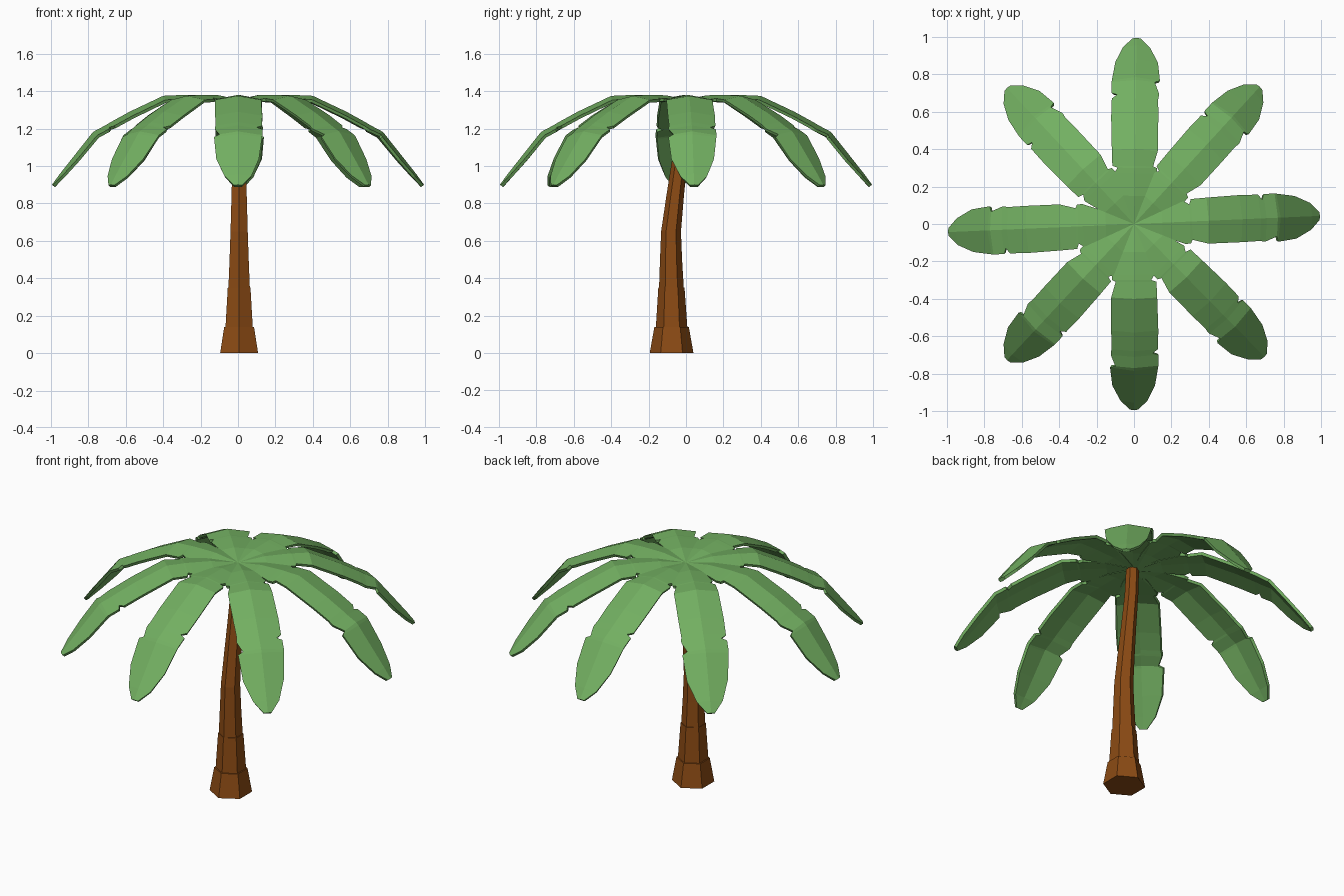
import bpy, bmesh
from math import radians, sin, cos, pi
from mathutils import Matrix

if "Cube" in bpy.data.objects:
    bpy.data.objects.remove(bpy.data.objects["Cube"])


def material(name, rgb):
    m = bpy.data.materials.new(name)
    m.diffuse_color = (*rgb, 1)
    m.use_nodes = True
    m.node_tree.nodes["Principled BSDF"].inputs["Base Color"].default_value = m.diffuse_color
    return m


def finish(bm, name, mat):
    bmesh.ops.recalc_face_normals(bm, faces=bm.faces[:])
    me = bpy.data.meshes.new(name)
    bm.to_mesh(me)
    bm.free()
    me.materials.append(mat)
    ob = bpy.data.objects.new(name, me)
    bpy.context.collection.objects.link(ob)
    return ob


def bridge(bm, rings):
    """Skin a row of equal closed rings and cap both ends."""
    n = len(rings[0])
    for a, b in zip(rings, rings[1:]):
        for i in range(n):
            j = (i + 1) % n
            bm.faces.new((a[i], a[j], b[j], b[i]))
    bm.faces.new(rings[0])
    bm.faces.new(rings[-1])


bark = material("bark", (0.26, 0.07, 0.007))
leaf = material("leaf", (0.17, 0.43, 0.12))

# Trunk: hexagonal rings (y, z, radius); repeated heights make the steps
TRUNK = [(-0.077, 0, 0.117), (-0.077, 0.14, 0.092), (-0.077, 0.14, 0.084),
         (-0.078, 0.35, 0.070), (-0.078, 0.35, 0.066), (-0.080, 0.50, 0.059),
         (-0.080, 0.65, 0.053), (-0.058, 0.84, 0.047), (-0.038, 1.0, 0.042),
         (-0.015, 1.18, 0.038), (-0.005, 1.35, 0.036)]
bm = bmesh.new()
rings = [[bm.verts.new((0.006 + r * sin(k * pi / 3), y + r * cos(k * pi / 3), z))
          for k in range(6)] for y, z, r in TRUNK]
bridge(bm, rings)
finish(bm, "trunk", bark)

# Frond stations: distance out, ridge height, left and right half width
FROND = [(0.0, 1.355, 0.012, 0.012), (0.15, 1.378, 0.075, 0.075),
         (0.27, 1.380, 0.110, 0.118), (0.30, 1.380, 0.092, 0.118),
         (0.31, 1.379, 0.120, 0.098), (0.40, 1.375, 0.124, 0.122),
         (0.58, 1.290, 0.130, 0.122), (0.68, 1.235, 0.128, 0.120),
         (0.70, 1.223, 0.100, 0.124), (0.71, 1.217, 0.130, 0.124),
         (0.77, 1.185, 0.130, 0.100), (0.785, 1.170, 0.129, 0.128),
         (0.88, 1.050, 0.112, 0.116), (0.955, 0.955, 0.072, 0.072),
         (0.995, 0.900, 0.022, 0.022)]
ANGLES = [2.5, 47.5, 89.2, 133, 182.5, 227, 270, 314.5]
FOLD, THICK = 0.022, 0.022

# Fronds: folded, drooping, notched leaves around the crown
for i, ang in enumerate(ANGLES):
    bm = bmesh.new()
    rings = []
    for k, (d, z, wl, wr) in enumerate(FROND):
        # thickness is measured square to the droop
        a, b = FROND[max(k - 1, 0)], FROND[min(k + 1, len(FROND) - 1)]
        dx, dz = b[0] - a[0], b[1] - a[1]
        ln = (dx * dx + dz * dz) ** 0.5
        nx, nz = -dz / ln, dx / ln

        def point(w, depth):
            return bm.verts.new((d - nx * depth, w, z - nz * depth))

        fl, fr = FOLD * wl / 0.12, FOLD * wr / 0.12
        rings.append([point(wl, fl), point(0, 0), point(-wr, fr),
                      point(-wr * 0.94, fr + THICK * 0.7), point(0, THICK),
                      point(wl * 0.94, fl + THICK * 0.7)])
    bridge(bm, rings)
    bm.transform(Matrix.Rotation(radians(ang), 4, 'Z'))
    finish(bm, f"frond_{i + 1}", leaf)
